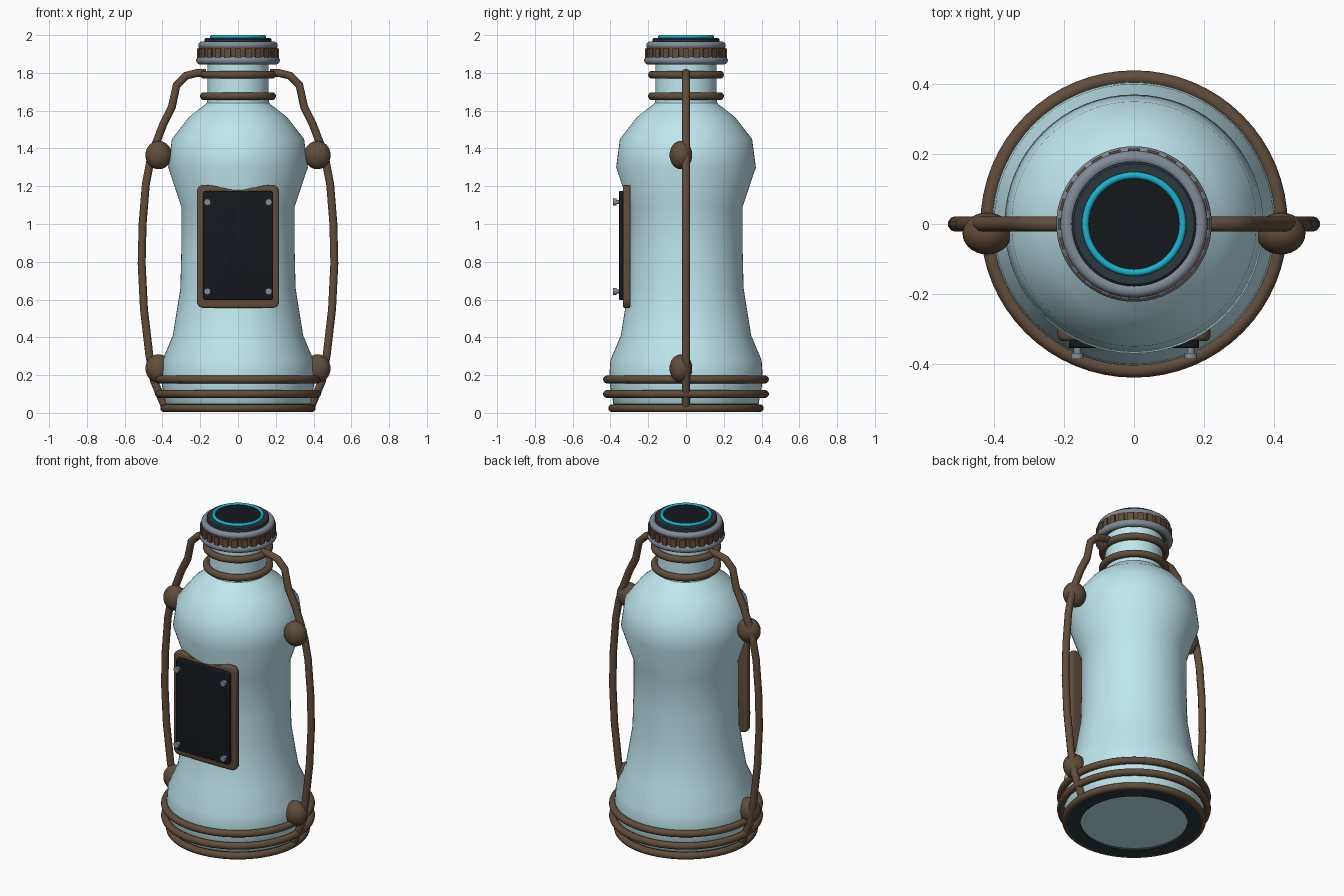
import bpy, bmesh, math

if "Cube" in bpy.data.objects:
    bpy.data.objects.remove(bpy.data.objects["Cube"])


def material(name, rgb):
    m = bpy.data.materials.new(name)
    m.diffuse_color = (*rgb, 1)
    m.use_nodes = True
    m.node_tree.nodes["Principled BSDF"].inputs["Base Color"].default_value = m.diffuse_color
    return m


GLASS = material("pale_glass", (0.52, 0.80, 0.86))
BROWN = material("brown_leather", (0.12, 0.075, 0.042))
STEEL = material("steel", (0.22, 0.26, 0.31))
DARK = material("dark_rubber", (0.025, 0.04, 0.048))
BLACK = material("black_panel", (0.007, 0.009, 0.012))
CYAN = material("cyan_glow", (0.01, 0.45, 0.62))


def finish(ob, name, mat, angle=40):
    ob.name = name
    ob.data.materials.clear()
    ob.data.materials.append(mat)
    bpy.ops.object.select_all(action='DESELECT')
    ob.select_set(True)
    bpy.context.view_layer.objects.active = ob
    bpy.ops.object.shade_smooth_by_angle(angle=math.radians(angle))
    return ob


def from_bmesh(bm, name, mat, angle=40):
    bmesh.ops.recalc_face_normals(bm, faces=bm.faces)
    me = bpy.data.meshes.new(name)
    bm.to_mesh(me)
    bm.free()
    ob = bpy.data.objects.new(name, me)
    bpy.context.collection.objects.link(ob)
    return finish(ob, name, mat, angle)


def lathe(name, profile, mat, closed=False, steps=64, angle=40):
    """Spin an (r, z) profile around the z axis."""
    bm = bmesh.new()
    vs = [bm.verts.new((r, 0, z)) for r, z in profile]
    pairs = list(zip(vs, vs[1:])) + ([(vs[-1], vs[0])] if closed else [])
    edges = [bm.edges.new(p) for p in pairs]
    bmesh.ops.spin(bm, geom=vs + edges, axis=(0, 0, 1), cent=(0, 0, 0),
                   angle=math.tau, steps=steps, use_duplicate=False)
    bmesh.ops.remove_doubles(bm, verts=bm.verts, dist=1e-4)
    return from_bmesh(bm, name, mat, angle)


def ring(name, z, R, r, mat):
    bpy.ops.mesh.primitive_torus_add(major_radius=R, minor_radius=r, location=(0, 0, z),
                                     major_segments=64, minor_segments=14)
    return finish(bpy.context.object, name, mat)


def slab(name, outline, y0, y1, bevel, mat):
    """Extrude an (x, z) outline from y0 to y1 with rounded rims."""
    bm = bmesh.new()
    face = bm.faces.new([bm.verts.new((x, y0, z)) for x, z in outline])
    ext = bmesh.ops.extrude_face_region(bm, geom=[face])['geom']
    for v in ext:
        if isinstance(v, bmesh.types.BMVert):
            v.co.y = y1
    rims = [e for e in bm.edges if abs(e.verts[0].co.y - e.verts[1].co.y) < 1e-6]
    bmesh.ops.bevel(bm, geom=rims, offset=bevel, segments=3, profile=0.5, affect='EDGES')
    return from_bmesh(bm, name, mat)


def rounded_outline(hx, z0, z1, r, dip=0.0):
    """Rounded rectangle whose top edge can dip in the middle."""
    pts = []
    for cx, cz, a0 in ((hx - r, z0 + r, -90), (hx - r, z1 - r, 0)):
        pts += [(cx + r * math.cos(math.radians(a0 + 22.5 * i)),
                 cz + r * math.sin(math.radians(a0 + 22.5 * i))) for i in range(5)]
    if dip:
        for i in range(1, 14):
            t = i / 14
            x = (hx - r) * (1 - 2 * t)
            pts.append((x, z1 - dip * (0.5 - 0.5 * math.cos(math.tau * t))))
    for cx, cz, a0 in ((-hx + r, z1 - r, 90), (-hx + r, z0 + r, 180)):
        pts += [(cx + r * math.cos(math.radians(a0 + 22.5 * i)),
                 cz + r * math.sin(math.radians(a0 + 22.5 * i))) for i in range(5)]
    return pts


# Bottle body
lathe("bottle_body", [(0, 0.015), (0.36, 0.015), (0.385, 0.05), (0.405, 0.16), (0.405, 0.21),
                      (0.40, 0.28), (0.345, 0.41), (0.305, 0.66), (0.30, 0.86), (0.30, 1.09),
                      (0.37, 1.30), (0.35, 1.45), (0.26, 1.565), (0.165, 1.64),
                      (0.162, 1.70), (0.162, 1.88), (0, 1.88)], GLASS)

# Base foot and leather bands
lathe("base_foot", [(0.305, 0.005), (0.385, 0.005), (0.385, 0.05), (0.305, 0.05)], DARK, closed=True)
for i, (z, R) in enumerate(((0.025, 0.39), (0.10, 0.418), (0.177, 0.418))):
    ring(f"base_band_{i + 1}", z, R, 0.021, BROWN)
for i, z in enumerate((1.677, 1.79)):
    ring(f"neck_band_{i + 1}", z, 0.18, 0.021, BROWN)

# Cap: steel rings, gripped collar, dark lid, glowing ring
ring("cap_lower_ring", 1.866, 0.20, 0.022, STEEL)
ring("cap_upper_ring", 1.946, 0.19, 0.02, STEEL)
lathe("cap_collar", [(0, 1.865), (0.208, 1.865), (0.208, 1.935), (0, 1.935)], BROWN)
lathe("cap_lid", [(0, 1.93), (0.178, 1.93), (0.178, 1.978), (0.172, 1.984), (0, 1.984)], DARK)
lathe("lid_disc", [(0, 1.975), (0.137, 1.975), (0.137, 1.992), (0, 1.992)], BLACK)
ring("lid_glow_ring", 1.99, 0.139, 0.01, CYAN)
bm = bmesh.new()
for i in range(24):
    a = math.tau * i / 24
    vs = bmesh.ops.create_cube(bm, size=1)['verts']
    bmesh.ops.scale(bm, vec=(0.02, 0.034, 0.05), verts=vs)
    for v in vs:
        x, y = v.co.x + 0.206, v.co.y
        v.co = (x * math.cos(a) - y * math.sin(a), x * math.sin(a) + y * math.cos(a), v.co.z + 1.905)
from_bmesh(bm, "cap_grips", BROWN)

# Side handles with mounting knobs
PATH = [(0.17, 1.80), (0.215, 1.80), (0.275, 1.785), (0.325, 1.735), (0.35, 1.62), (0.395, 1.53),
        (0.435, 1.425), (0.465, 1.33), (0.488, 1.21), (0.505, 1.0), (0.51, 0.79), (0.498, 0.55),
        (0.47, 0.31), (0.445, 0.17), (0.39, 0.04)]
for side, s in (("right", 1), ("left", -1)):
    cu = bpy.data.curves.new("handle", 'CURVE')
    cu.dimensions = '3D'
    cu.bevel_depth = 0.022
    cu.bevel_resolution = 3
    cu.use_fill_caps = True
    sp = cu.splines.new('POLY')
    sp.points.add(len(PATH) - 1)
    for p, (x, z) in zip(sp.points, PATH):
        p.co = (s * x, 0, z, 1)
    ob = bpy.data.objects.new("handle", cu)
    bpy.context.collection.objects.link(ob)
    bpy.ops.object.select_all(action='DESELECT')
    ob.select_set(True)
    bpy.context.view_layer.objects.active = ob
    bpy.ops.object.convert(target='MESH')
    finish(bpy.context.object, f"{side}_handle", BROWN, 60)
    for level, z in (("upper", 1.365), ("lower", 0.235)):
        bpy.ops.mesh.primitive_uv_sphere_add(segments=28, ring_count=16, radius=1,
                                             location=(s * 0.42, -0.027, z))
        bpy.context.object.scale = (0.07, 0.06, 0.075)
        finish(bpy.context.object, f"{side}_{level}_knob", BROWN)

# Front panel: leather backing, black plate, screws
slab("panel_backing", rounded_outline(0.218, 0.555, 1.207, 0.035, 0.025), -0.293, -0.334, 0.012, BROWN)
slab("panel_plate", rounded_outline(0.186, 0.597, 1.175, 0.018), -0.32, -0.354, 0.005, BLACK)
for i, (x, z) in enumerate([(x, z) for x in (-0.162, 0.162) for z in (0.643, 1.116)]):
    for part, r, y0, y1 in (("shank", 0.011, -0.34, -0.375), ("head", 0.018, -0.368, -0.386)):
        bpy.ops.mesh.primitive_cylinder_add(vertices=16, radius=r, depth=abs(y1 - y0),
                                            location=(x, (y0 + y1) / 2, z),
                                            rotation=(math.pi / 2, 0, 0))
        finish(bpy.context.object, f"screw_{part}_{i + 1}", STEEL)
